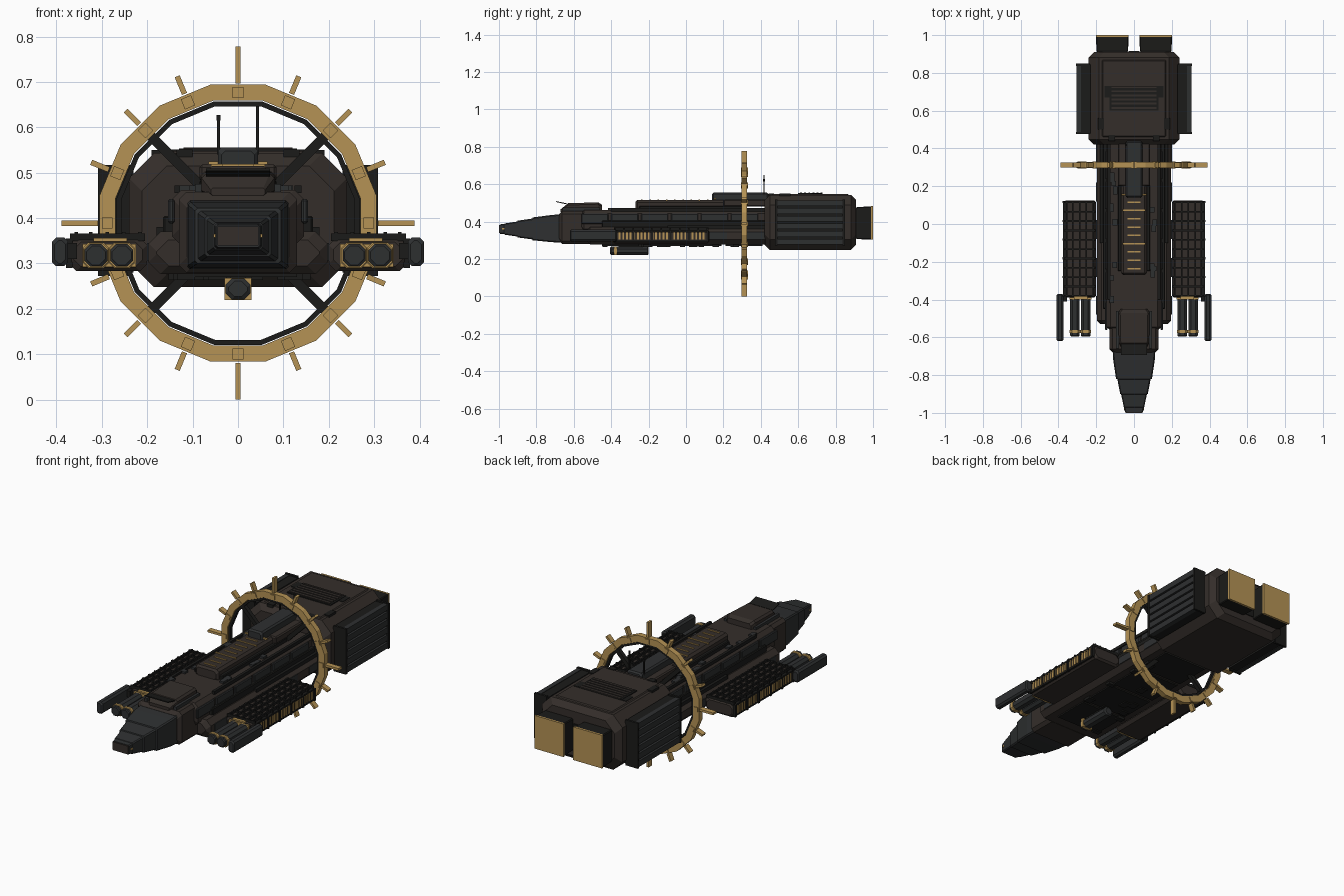
import bpy, bmesh, math, random
from mathutils import Matrix, Vector
random.seed(4)

def mat(name, c):
    m = bpy.data.materials.new(name)
    m.diffuse_color = (*c, 1)
    return m
HULL = mat("brown_hull", (0.034, 0.027, 0.023))
STEEL = mat("dark_steel", (0.027, 0.029, 0.030))
BLACK = mat("black_metal", (0.011, 0.011, 0.010))
GOLD = mat("gold", (0.46, 0.29, 0.09))

def finish(name, bm, m, mirror=False):
    bmesh.ops.recalc_face_normals(bm, faces=bm.faces)
    me = bpy.data.meshes.new(name)
    bm.to_mesh(me)
    bm.free()
    me.materials.append(m)
    ob = bpy.data.objects.new(name, me)
    bpy.context.collection.objects.link(ob)
    if mirror:
        ob.modifiers.new("mirror", 'MIRROR')
    return ob

def add_box(bm, x0, x1, y0, y1, z0, z1, rot=None):
    M = Matrix.Translation(((x0+x1)/2, (y0+y1)/2, (z0+z1)/2)) @ Matrix.Diagonal((x1-x0, y1-y0, z1-z0, 1))
    bmesh.ops.create_cube(bm, size=1, matrix=(rot @ M) if rot else M)

def boxes(name, dims, m, mirror=False, bevel=0):
    bm = bmesh.new()
    for d in dims:
        add_box(bm, *d)
    if bevel:
        bmesh.ops.bevel(bm, geom=bm.edges[:], offset=bevel, segments=1, affect='EDGES')
    return finish(name, bm, m, mirror)

def loft(name, secs, m, cx=0, mirror=False):
    """Chamfered eight-sided hull along y; sections are (y, half width, z0, z1, chamfer)."""
    bm = bmesh.new()
    rings = []
    for y, w, a, b, c in secs:
        pts = [(w-c, a), (w, a+c), (w, b-c), (w-c, b), (c-w, b), (-w, b-c), (-w, a+c), (c-w, a)]
        rings.append([bm.verts.new((cx+x, y, z)) for x, z in pts])
    for r, s in zip(rings, rings[1:]):
        for i in range(8):
            bm.faces.new((r[i], r[(i+1) % 8], s[(i+1) % 8], s[i]))
    bm.faces.new(rings[0])
    bm.faces.new(rings[-1])
    return finish(name, bm, m, mirror)

def block(name, y0, y1, w, z0, z1, c, m, e=0.01, cx=0, mirror=False):
    return loft(name, [(y0, w-e, z0+e, z1-e, c), (y0+e, w, z0, z1, c),
                       (y1-e, w, z0, z1, c), (y1, w-e, z0+e, z1-e, c)], m, cx, mirror)

# Engine block, roof plates and vents
block("engine_block", 0.42, 0.91, 0.24, 0.248, 0.543, 0.055, HULL, 0.028)
boxes("engine_roof_plate", [(-0.17, 0.17, 0.46, 0.87, 0.53, 0.548)], HULL, bevel=0.006)
boxes("engine_roof_vent", [(-0.13, 0.13, 0.6, 0.73, 0.54, 0.553), (-0.155, 0.155, 0.67, 0.73, 0.54, 0.551)], BLACK)
boxes("roof_vent_slats", [(-0.12, 0.12, 0.61+i*0.022, 0.62+i*0.022, 0.55, 0.556) for i in range(6)], HULL)
boxes("roof_rails", [(0.1, 0.135, 0.44, 0.47, 0.53, 0.551), (0.16, 0.19, 0.5, 0.56, 0.53, 0.55)], BLACK, True)

# Side radiators with horizontal slats
boxes("radiator_core", [(0.23, 0.285, 0.48, 0.845, 0.28, 0.51)], BLACK, True)
boxes("radiator_slats", [(0.28, 0.305, 0.48, 0.845, 0.277+i*0.041, 0.308+i*0.041) for i in range(6)], STEEL, True)
boxes("radiator_end_plates", [(0.235, 0.308, y, y+0.012, 0.273, 0.517) for y in (0.476, 0.837)], BLACK, True)

# Engine nozzles with gold end plates
loft("nozzle", [(0.89, 0.075, 0.315, 0.47, 0.004), (0.92, 0.084, 0.306, 0.478, 0.004),
                (0.992, 0.086, 0.304, 0.481, 0.004)], BLACK, 0.115, True)
boxes("nozzle_glow", [(0.029, 0.201, 0.99, 1.0, 0.304, 0.482)], GOLD, True)
boxes("nozzle_bridge", [(-0.03, 0.03, 0.89, 0.915, 0.32, 0.45)], BLACK)

# Main hull: wide lower deck, narrower upper deck
block("lower_hull", -0.53, 0.44, 0.197, 0.277, 0.37, 0.026, HULL, 0.018)
block("upper_hull", -0.56, 0.44, 0.145, 0.34, 0.462, 0.02, HULL, 0.015)
boxes("hull_step", [(0.14, 0.165, -0.45, 0.43, 0.36, 0.405)], BLACK, True, 0.004)
boxes("side_panels", [(0.14, 0.154, -0.56+i*0.16, -0.415+i*0.16, 0.388, 0.442) for i in range(6)], STEEL, True, 0.004)
boxes("hull_top_rails", [(0.125, 0.14, -0.4, 0.43, 0.455, 0.472), (0.165, 0.18, -0.1, 0.43, 0.36, 0.38)], BLACK, True)
boxes("keel_plates", [(-0.13, 0.13, -0.45+i*0.22, -0.25+i*0.22, 0.27, 0.28) for i in range(4)], BLACK)

# Forward collar and stepped nose
block("forward_collar", -0.68, -0.5, 0.13, 0.28, 0.457, 0.016, HULL, 0.018)
loft("nose", [(-0.66, 0.112, 0.287, 0.44, 0.006), (-0.72, 0.11, 0.29, 0.435, 0.006), (-0.82, 0.095, 0.3, 0.422, 0.006),
              (-0.822, 0.088, 0.305, 0.416, 0.006), (-0.90, 0.073, 0.315, 0.405, 0.006), (-0.902, 0.068, 0.32, 0.4, 0.005),
              (-0.97, 0.054, 0.33, 0.39, 0.005), (-0.972, 0.052, 0.333, 0.388, 0.005), (-0.995, 0.048, 0.335, 0.385, 0.005)], STEEL)
boxes("nose_tip", [(-0.045, 0.045, -1.0, -0.99, 0.34, 0.382)], HULL)
boxes("nose_lights", [(0.047, 0.054, -0.985, -0.97, 0.357, 0.365)], GOLD, True)

# Bridge on the forward deck
loft("bridge", [(-0.67, 0.06, 0.45, 0.466, 0.004), (-0.63, 0.08, 0.45, 0.498, 0.01),
                (-0.47, 0.083, 0.45, 0.503, 0.01), (-0.45, 0.07, 0.45, 0.49, 0.01)], HULL)
boxes("bridge_side_rails", [(0.08, 0.095, -0.66, -0.46, 0.45, 0.475)], STEEL, True)
bm = bmesh.new()
R = Matrix.Translation((0, -0.665, 0.5)) @ Matrix.Rotation(math.radians(-12), 4, 'X')
add_box(bm, -0.07, 0.07, -0.03, 0.03, -0.002, 0.003, R)
finish("bridge_visor", bm, BLACK)

# Dorsal spine with gold strips, command box and antennas
block("dorsal_deck", -0.27, 0.29, 0.068, 0.45, 0.515, 0.012, HULL, 0.01)
boxes("dorsal_deck_base", [(-0.085, 0.085, -0.25, 0.3, 0.45, 0.484)], BLACK, bevel=0.004)
boxes("dorsal_gold_strips", [((-0.06 if i in (3, 7) else -0.035), (0.06 if i in (3, 7) else 0.035),
      -0.24+i*0.044, -0.232+i*0.044, 0.51, 0.519) for i in range(9)], GOLD)
block("command_box", 0.14, 0.44, 0.044, 0.5, 0.556, 0.008, STEEL, 0.008)
boxes("command_box_trim", [(-0.065, 0.065, 0.15, 0.16, 0.518, 0.525)], GOLD)
boxes("command_skirt", [(-0.085, 0.085, 0.2, 0.43, 0.48, 0.518)], HULL, bevel=0.006)
boxes("antennas", [(-0.046, -0.04, 0.415, 0.421, 0.54, 0.625), (0.04, 0.046, 0.415, 0.421, 0.54, 0.65),
                   (-0.047, -0.039, 0.413, 0.423, 0.615, 0.627)], BLACK)

# Sixteen-sided ring with spikes and spokes
CZ = 0.389
def ring(name, a, b, y0, y1, m):
    bm = bmesh.new()
    k = 1/math.cos(math.pi/16)
    loops = []
    for i in range(16):
        t = math.pi/16 + i*math.pi/8
        loops.append([bm.verts.new((r*k*math.cos(t), y, CZ+r*k*math.sin(t)))
                      for r, y in ((a, y0), (b, y0), (b, y1), (a, y1))])
    for i in range(16):
        p, q = loops[i], loops[(i+1) % 16]
        for j in range(4):
            bm.faces.new((p[j], p[(j+1) % 4], q[(j+1) % 4], q[j]))
    finish(name, bm, m)
ring("gold_ring", 0.27, 0.305, 0.297, 0.327, GOLD)
ring("inner_ring", 0.257, 0.268, 0.302, 0.322, BLACK)
spikes, spokes, clamps = bmesh.new(), bmesh.new(), bmesh.new()
for i in range(16):
    R = Matrix.Translation((0, 0.312, CZ)) @ Matrix.Rotation(i*math.pi/8, 4, 'Y')
    add_box(spikes, -0.006, 0.006, -0.014, 0.014, 0.308, 0.389 if i % 4 == 0 else 0.35, R)
    add_box(clamps, -0.012, 0.012, -0.019, 0.019, 0.276, 0.3, R)
    if i % 4 == 2:
        add_box(spokes, -0.011, 0.011, -0.011, 0.011, 0.08, 0.272, R)
finish("ring_spikes", spikes, GOLD)
finish("ring_clamps", clamps, GOLD)
finish("ring_spokes", spokes, BLACK)

# Side pods with top lattice and gold ribs
block("side_pod", -0.39, 0.125, 0.086, 0.283, 0.357, 0.016, HULL, 0.01, 0.286, True)
lattice = [(x, x+0.008, -0.385, 0.12, 0.35, 0.369) for x in (0.212, 0.248, 0.284, 0.32, 0.352)]
lattice += [(0.205, 0.37, -0.385+i*0.0495, -0.376+i*0.0495, 0.35, 0.366) for i in range(11)]
boxes("pod_lattice", lattice, BLACK, True)
boxes("pod_gold_ribs", [(0.365, 0.376, -0.36+i*0.0195, -0.35+i*0.0195, 0.303, 0.345) for i in range(24)], GOLD, True)
boxes("pod_frames", [(0.365, 0.379, -0.385+i*0.099, -0.374+i*0.099, 0.29, 0.355) for i in range(6)], BLACK, True)
boxes("pod_rails", [(0.36, 0.375, -0.38, 0.115, z, z+0.009) for z in (0.292, 0.346)], BLACK, True)
boxes("pod_front_trim", [(0.245, 0.318, -0.4, -0.385, 0.348, 0.356), (0.225, 0.342, -0.4, -0.385, 0.292, 0.343)], GOLD, True)

# Twin barrels and outer rods
for i, x in enumerate((0.256, 0.313)):
    block(f"barrel_{i+1}", -0.595, -0.38, 0.025, 0.293, 0.343, 0.013, STEEL, 0.004, x, True)
    block(f"barrel_collar_{i+1}", -0.578, -0.56, 0.0285, 0.2895, 0.3465, 0.012, GOLD, 0.002, x, True)
block("outer_rod", -0.62, -0.37, 0.018, 0.294, 0.357, 0.009, STEEL, 0.006, 0.392, True)
boxes("outer_rod_mount", [(0.355, 0.385, -0.41, -0.375, 0.31, 0.345)], BLACK, True)

# Ventral gun
block("ventral_gun", -0.405, -0.2, 0.027, 0.221, 0.267, 0.013, STEEL, 0.006)
boxes("ventral_gun_collar", [(-0.03, 0.03, -0.385, -0.37, 0.22, 0.268)], GOLD)
boxes("ventral_gun_mount", [(-0.018, 0.018, -0.36, -0.23, 0.255, 0.285)], BLACK)

# Small surface fittings on deck, sides and belly
deck, belly = [], []
for i in range(14):
    y, s, x = random.uniform(-0.42, 0.36), random.uniform(0.012, 0.028), random.choice((-1, 1))*random.uniform(0.095, 0.12)
    deck.append((x-0.012, x+0.012, y-s, y+s, 0.455, 0.472))
    x, y = random.uniform(-0.14, 0.14), random.uniform(-0.45, 0.38)
    belly.append((x-0.02, x+0.02, y-s, y+s, 0.264, 0.28))
boxes("deck_fittings", deck, STEEL)
boxes("belly_fittings", belly, BLACK)
boxes("hull_side_hatches", [(0.19, 0.2, -0.48+i*0.2, -0.38+i*0.2, 0.305, 0.345) for i in range(5)], STEEL, True)
